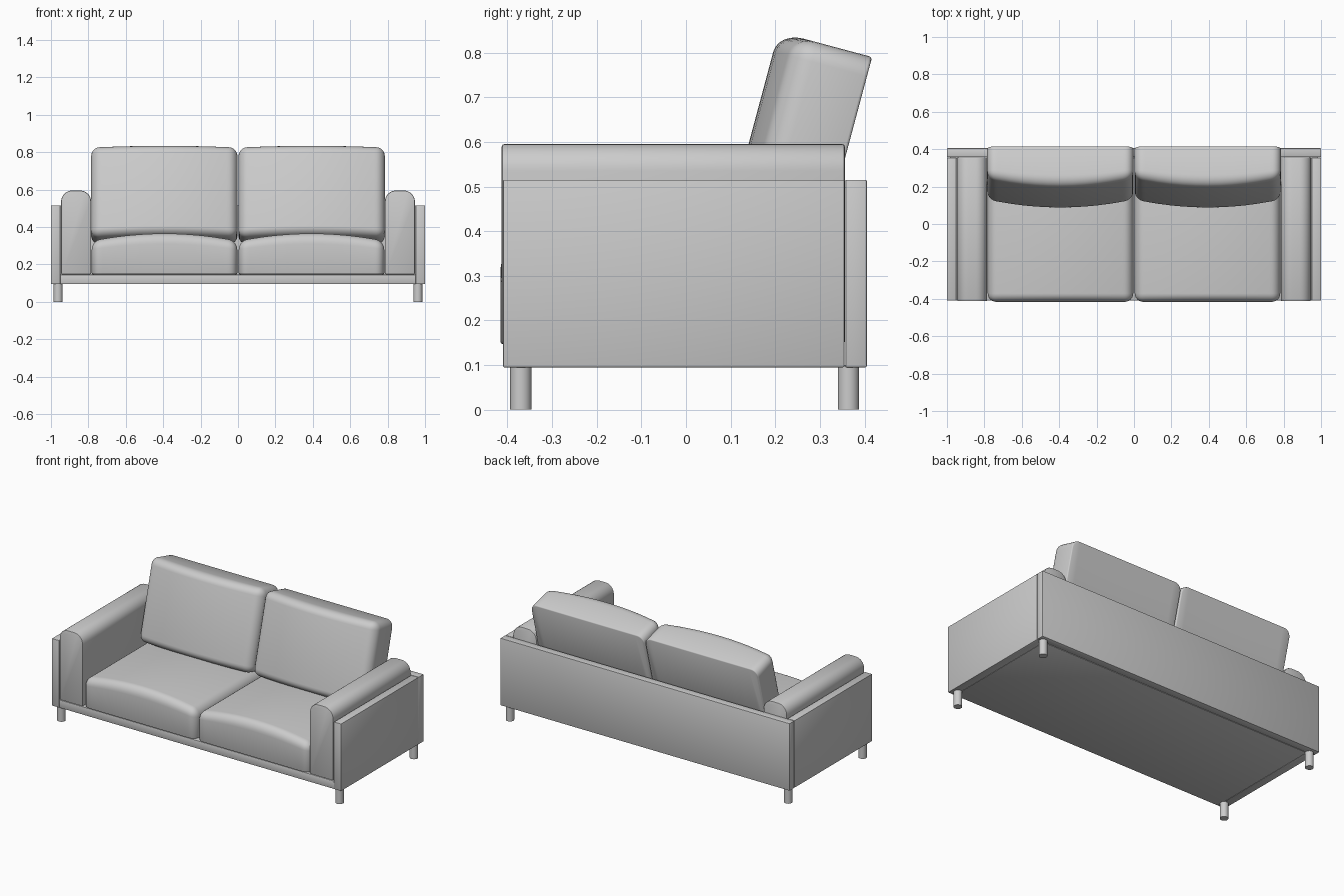
import bpy, bmesh, math
from mathutils import Matrix, Vector

if "Cube" in bpy.data.objects:
    bpy.data.objects.remove(bpy.data.objects["Cube"])


def finish(name, bm, angle=35):
    mesh = bpy.data.meshes.new(name)
    bmesh.ops.recalc_face_normals(bm, faces=bm.faces)
    bm.to_mesh(mesh)
    bm.free()
    ob = bpy.data.objects.new(name, mesh)
    bpy.context.collection.objects.link(ob)
    bpy.ops.object.select_all(action='DESELECT')
    ob.select_set(True)
    bpy.context.view_layer.objects.active = ob
    bpy.ops.object.shade_smooth_by_angle(angle=math.radians(angle))
    return ob


def box_bm(lo, hi):
    lo, hi = Vector(lo), Vector(hi)
    bm = bmesh.new()
    bmesh.ops.create_cube(bm, size=1)
    bmesh.ops.scale(bm, vec=hi - lo, verts=bm.verts)
    bmesh.ops.translate(bm, vec=(lo + hi) / 2, verts=bm.verts)
    return bm


def bevel(bm, edges, r, seg):
    bmesh.ops.bevel(bm, geom=edges, offset=r, segments=seg, profile=0.5,
                    affect='EDGES', clamp_overlap=True)


def panel(name, lo, hi):
    bm = box_bm(lo, hi)
    bevel(bm, bm.edges[:], 0.003, 2)
    return finish(name, bm)


def cushion(name, w, d, h, bulge, r, matrix):
    """Pad with a flat base at z=0, rounded rim and a face crowned across x."""
    bm = box_bm((-w / 2, -d / 2, 0), (w / 2, d / 2, h))
    cuts = 12
    for i in range(1, cuts):
        x = -w / 2 + r * 1.3 + (w - 2.6 * r) * (i - 1) / (cuts - 2)
        bmesh.ops.bisect_plane(bm, geom=bm.verts[:] + bm.edges[:] + bm.faces[:],
                               plane_co=(x, 0, 0), plane_no=(1, 0, 0))
    sharp = [e for e in bm.edges if e.calc_face_angle(0) > 1
             and max(v.co.z for v in e.verts) > h - 1e-4]
    bevel(bm, sharp, r, 6)
    low = [e for e in bm.edges if all(v.co.z < 1e-4 for v in e.verts)
           and e.calc_face_angle(0) > 1]
    bevel(bm, low, 0.006, 2)
    for v in bm.verts:
        v.co.z += bulge * (1 - (2 * v.co.x / w) ** 2) * v.co.z / h
    bmesh.ops.transform(bm, matrix=matrix, verts=bm.verts)
    return finish(name, bm, 50)


# Frame: base slab and back board
panel("base", (-0.95, -0.41, 0.095), (0.95, 0.355, 0.145))
panel("back_panel", (-1, 0.357, 0.095), (1, 0.405, 0.515))

tilt = math.radians(15)
for side, s in (("left", -1), ("right", 1)):
    # Outer side board
    xs = sorted((s * 0.95, s * 1.0))
    panel(side + "_side_panel", (xs[0], -0.41, 0.095), (xs[1], 0.355, 0.515))

    # Padded arm with rounded top
    xs = sorted((s * 0.785, s * 0.946))
    bm = box_bm((xs[0], -0.413, 0.147), (xs[1], 0.356, 0.595))
    top = [e for e in bm.edges if all(v.co.z > 0.59 for v in e.verts)
           and abs(e.verts[0].co.y - e.verts[1].co.y) > 0.1]
    bevel(bm, top, 0.06, 8)
    rim = [e for e in bm.edges if e.calc_face_angle(0) > 1]
    bevel(bm, rim, 0.006, 2)
    finish(side + "_arm", bm)

    # Seat cushion
    cushion(side + "_seat_cushion", 0.778, 0.765, 0.178, 0.04, 0.045,
            Matrix.Translation((s * 0.393, -0.0335, 0.147)))

    # Leaning back cushion: pad base becomes the rear face
    up = Vector((0, math.sin(tilt), math.cos(tilt)))
    centre = Vector((s * 0.394, 0.417, 0.79)) - up * 0.25
    turn = Matrix.Rotation(math.pi / 2 - tilt, 4, 'X')
    cushion(side + "_back_cushion", 0.782, 0.5, 0.172, 0.045, 0.045,
            Matrix.Translation(centre) @ turn)

    # Round legs
    for place, y in (("front", -0.37), ("back", 0.364)):
        bm = bmesh.new()
        bmesh.ops.create_cone(bm, cap_ends=True, segments=32, radius1=0.024,
                              radius2=0.024, depth=0.1)
        bmesh.ops.translate(bm, vec=(s * 0.962, y, 0.05), verts=bm.verts)
        finish(f"{place}_{side}_leg", bm)
